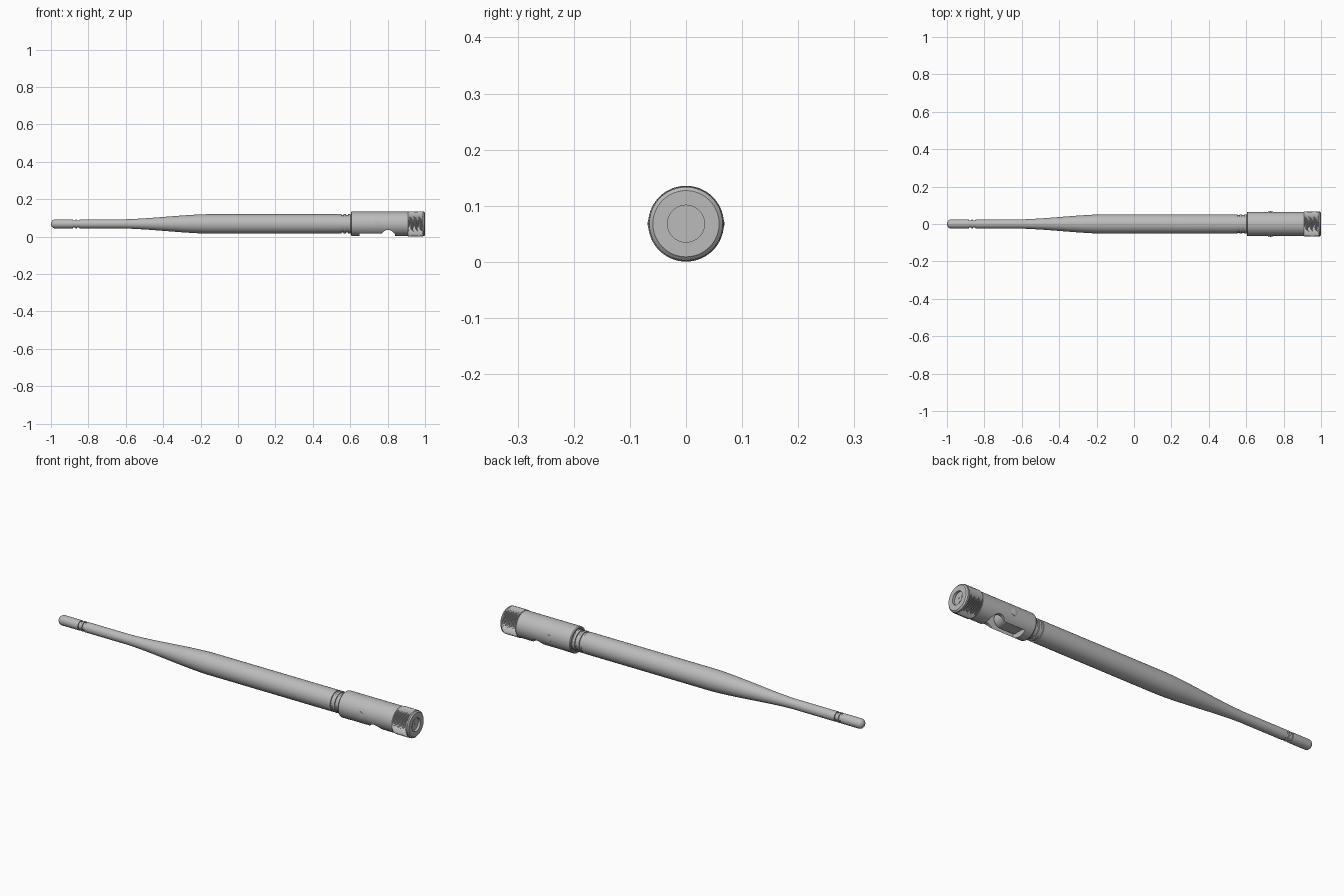
import bpy, bmesh, math
from mathutils import Matrix

if "Cube" in bpy.data.objects:
    bpy.data.objects.remove(bpy.data.objects["Cube"], do_unlink=True)

AXIS_Z = 0.068
HINGE_X = 0.73

grey = bpy.data.materials.new("plain grey")
grey.use_nodes = True
grey.diffuse_color = (0.5, 0.5, 0.5, 1)
grey.node_tree.nodes["Principled BSDF"].inputs["Base Color"].default_value = (0.5, 0.5, 0.5, 1)


def finish(name, bm, angle=35):
    bmesh.ops.remove_doubles(bm, verts=bm.verts, dist=1e-5)
    bmesh.ops.recalc_face_normals(bm, faces=bm.faces)
    mesh = bpy.data.meshes.new(name)
    bm.to_mesh(mesh)
    bm.free()
    mesh.materials.append(grey)
    obj = bpy.data.objects.new(name, mesh)
    bpy.context.collection.objects.link(obj)
    smooth(obj, angle)
    return obj


def smooth(obj, angle=35):
    bpy.ops.object.select_all(action='DESELECT')
    obj.select_set(True)
    bpy.context.view_layer.objects.active = obj
    bpy.ops.object.shade_smooth_by_angle(angle=math.radians(angle))


def lathe(name, profile, sides=48, angle=35):
    """Spin (x, radius) points around the long axis."""
    bm = bmesh.new()
    rings = []
    for x, r in profile:
        rings.append([bm.verts.new((x, r * math.cos(math.tau * i / sides),
                                    AXIS_Z + r * math.sin(math.tau * i / sides)))
                      for i in range(sides)])
    for a, b in zip(rings, rings[1:]):
        for i in range(sides):
            j = (i + 1) % sides
            bm.faces.new((a[i], a[j], b[j], b[i]))
    return finish(name, bm, angle)


def cross_cylinder(name, x, z, r1, half, sides=32):
    """Cylinder lying across the model along y."""
    bm = bmesh.new()
    bmesh.ops.create_cone(bm, cap_ends=True, segments=sides, radius1=r1, radius2=r1,
                          depth=2 * half,
                          matrix=Matrix.Translation((x, 0, z)) @ Matrix.Rotation(math.pi / 2, 4, 'X'))
    return finish(name, bm)


def box(name, x0, x1, half_y, z0, z1):
    bm = bmesh.new()
    bmesh.ops.create_cube(bm, size=1, matrix=Matrix.Translation(((x0 + x1) / 2, 0, (z0 + z1) / 2))
                          @ Matrix.Diagonal((x1 - x0, 2 * half_y, z1 - z0, 1)))
    return finish(name, bm)


def cut(obj, cutter):
    cutter.hide_render = True
    mod = obj.modifiers.new("cut", 'BOOLEAN')
    mod.operation, mod.object, mod.solver = 'DIFFERENCE', cutter, 'EXACT'
    bpy.context.view_layer.objects.active = obj
    bpy.ops.object.modifier_apply(modifier=mod.name)
    bpy.data.objects.remove(cutter, do_unlink=True)


def groove(x, r, depth=0.005, width=0.012):
    return [(x, r), (x, r - depth), (x + width, r - depth), (x + width, r)]


# Whip: rounded tip, tip grooves, smooth taper, wide shaft, neck grooves
TIP_R, SHAFT_R = 0.0245, 0.052
whip = [(-1 + 0.022 * (1 - math.cos(t * math.pi / 12)), TIP_R * math.sin(t * math.pi / 12))
        for t in range(7)]
whip += groove(-0.882, TIP_R) + groove(-0.86, TIP_R)
for i in range(17):
    t = i / 16
    ease = t * t * (3 - 2 * t) * 0.6 + t * 0.4
    whip.append((-0.61 + 0.45 * t, TIP_R + (SHAFT_R - TIP_R) * ease))
whip += groove(0.553, SHAFT_R) + groove(0.577, SHAFT_R)
whip += [(0.602, SHAFT_R), (0.605, 0.049), (0.63, 0.049), (0.63, 0)]
lathe("antenna_whip", whip)

# Hinge sleeve with an open slot below and a round side relief
sleeve = lathe("hinge_sleeve", [(0.618, 0), (0.618, 0.054), (0.604, 0.055), (0.604, 0.062),
                                (0.608, 0.065), (0.908, 0.065), (0.912, 0.062), (0.912, 0)], 64)
cut(sleeve, box("slot_cutter", 0.65, 0.84, 0.04, -0.05, 0.1))
cut(sleeve, cross_cylinder("relief_cutter", 0.802, 0, 0.036, 0.1))
smooth(sleeve)

# Swivel tongue inside the slot, rounded around the hinge pin
box("swivel_tongue", 0.63, HINGE_X, 0.034, 0.03, 0.099)
cross_cylinder("swivel_knuckle", HINGE_X, AXIS_Z - 0.004, 0.034, 0.034)

# Hinge pin with domed heads
pin = cross_cylinder("hinge_pin", HINGE_X, AXIS_Z, 0.018, 0.0645)
bm = bmesh.new()
bm.from_mesh(pin.data)
for face in [f for f in bm.faces if abs(f.normal.y) > 0.9]:
    side = math.copysign(1, face.normal.y)
    centre = bmesh.ops.poke(bm, faces=[face])["verts"][0]
    centre.co.y = side * 0.069
bm.to_mesh(pin.data)
bm.free()

# Connector: end face with socket, inner barrel and centre hole
lathe("connector_core", [(0.9, 0), (0.9, 0.061), (0.985, 0.061), (0.986, 0.0655), (0.994, 0.0655),
                         (1, 0.059), (1, 0.033), (0.94, 0.033), (0.94, 0.018), (0.99, 0.018),
                         (0.99, 0.005), (0.965, 0.005), (0.965, 0)], 64)

# Knurled grip: slanted teeth around the connector
teeth, rows = 72, 4
bm = bmesh.new()
rings = []
for k in range(rows + 1):
    ring = []
    for i in range(teeth * 2):
        a = math.tau * (i + k * 0.8) / (teeth * 2)
        r = 0.0675 if i % 2 else 0.064
        ring.append(bm.verts.new((0.91 + 0.078 * k / rows, r * math.cos(a), AXIS_Z + r * math.sin(a))))
    rings.append(ring)
for a, b in zip(rings, rings[1:]):
    for i in range(teeth * 2):
        j = (i + 1) % (teeth * 2)
        bm.faces.new((a[i], a[j], b[j], b[i]))
bm.faces.new(rings[0])
bm.faces.new(rings[-1])
finish("knurled_grip", bm, 20)
